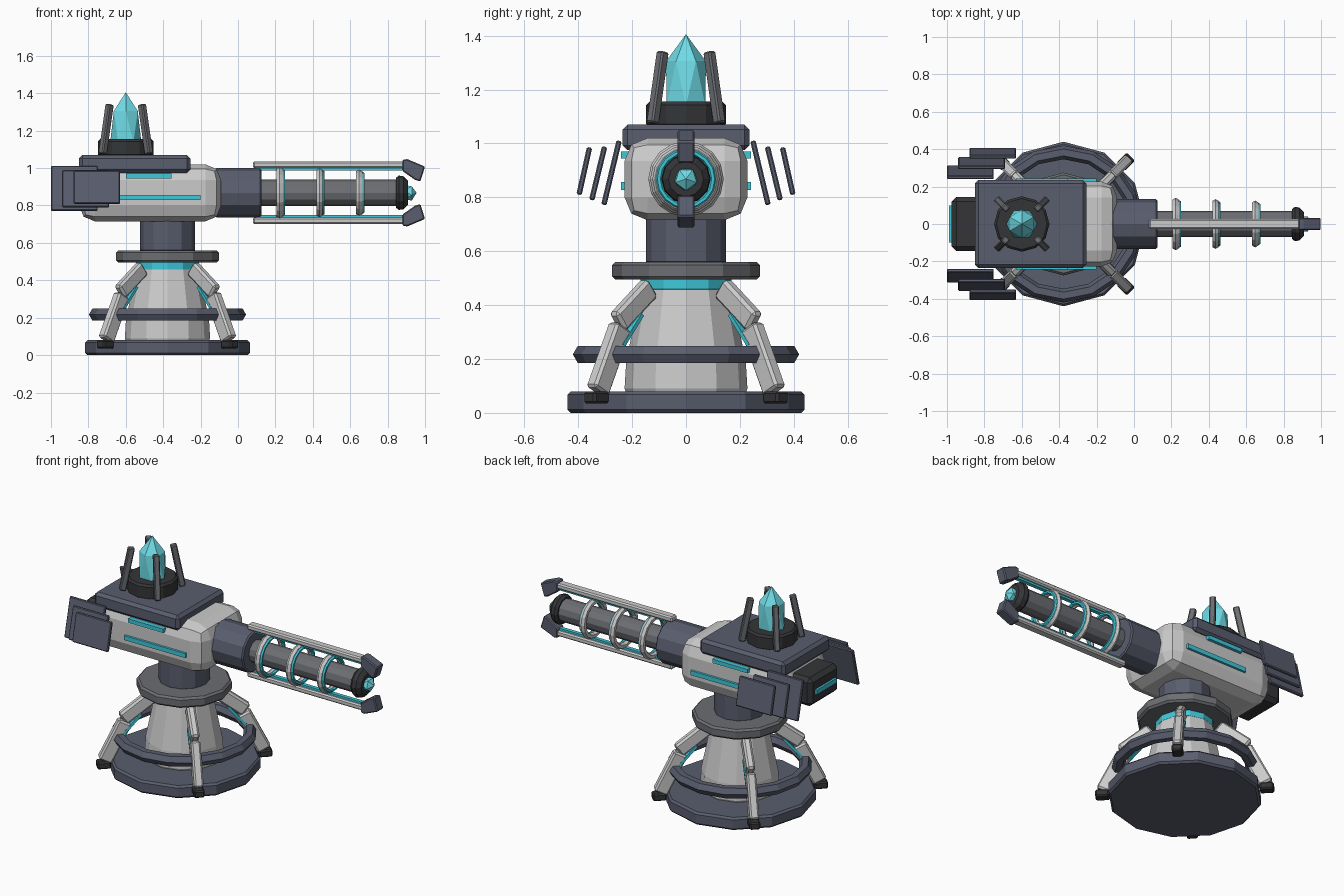
import bpy, bmesh
from math import pi, cos, sin, atan2, hypot, radians
from mathutils import Matrix, Vector

if "Cube" in bpy.data.objects:
    bpy.data.objects.remove(bpy.data.objects["Cube"])


def material(name, rgb):
    m = bpy.data.materials.new(name)
    m.diffuse_color = (*rgb, 1)
    m.use_nodes = True
    m.node_tree.nodes["Principled BSDF"].inputs["Base Color"].default_value = m.diffuse_color
    return m


SLATE = material("slate", (0.10, 0.11, 0.155))
BLACK = material("black", (0.035, 0.036, 0.04))
STEEL = material("steel", (0.15, 0.155, 0.17))
TEAL = material("teal", (0.05, 0.58, 0.70))
CRYSTAL = material("crystal", (0.16, 0.72, 0.80))
WHITE = material("white", (0.62, 0.62, 0.62))


def finish(name, bm, mat, bevel=0, segments=1, matrix=Matrix()):
    if bevel:
        edges = [e for e in bm.edges if e.calc_face_angle(0) > radians(40)]
        bmesh.ops.bevel(bm, geom=edges, offset=bevel, segments=segments,
                        profile=0.5, affect='EDGES', clamp_overlap=True)
    bm.transform(matrix)
    bmesh.ops.recalc_face_normals(bm, faces=bm.faces)
    me = bpy.data.meshes.new(name)
    bm.to_mesh(me)
    bm.free()
    me.materials.append(mat)
    ob = bpy.data.objects.new(name, me)
    bpy.context.collection.objects.link(ob)
    return ob


def box(name, lo, hi, mat, bevel=0, segments=1, matrix=Matrix()):
    """Box between two corners."""
    lo, hi = Vector(lo), Vector(hi)
    bm = bmesh.new()
    bmesh.ops.create_cube(bm, size=1)
    bm.transform(Matrix.Translation((lo + hi) / 2) @ Matrix.Diagonal((*(hi - lo), 1)))
    return finish(name, bm, mat, bevel, segments, matrix)


def bar(name, centre, angle, p, q, thick, width, mat, bevel=0.008):
    """Bar from p to q, both (radius, z) in the vertical plane at this angle."""
    dr, dz = q[0] - p[0], q[1] - p[1]
    h = hypot(dr, dz) / 2
    m = (Matrix.Translation((*centre, 0)) @ Matrix.Rotation(angle, 4, 'Z')
         @ Matrix.Translation(((p[0] + q[0]) / 2, 0, (p[1] + q[1]) / 2))
         @ Matrix.Rotation(-atan2(dz, dr), 4, 'Y'))
    return box(name, (-h, -width / 2, -thick / 2), (h, width / 2, thick / 2), mat, bevel, 1, m)


def lathe(name, profile, n, loc, mat, along_x=False, twist=0, closed=False):
    """Faceted turned part; profile is (radius, height) pairs."""
    bm = bmesh.new()
    rings = []
    for i, (r, h) in enumerate(profile):
        ring = []
        for k in range(1 if r == 0 else n):
            a = 2 * pi * k / n + i * twist
            c = (r * cos(a), r * sin(a), h)
            ring.append(bm.verts.new((c[2], c[0], c[1]) if along_x else c))
        rings.append(ring)
    pairs = list(zip(rings, rings[1:]))
    if closed:
        pairs.append((rings[-1], rings[0]))
    for a, b in pairs:
        for k in range(n):
            j = (k + 1) % n
            if len(b) == 1:
                bm.faces.new((a[k], a[j], b[0]))
            elif twist:
                bm.faces.new((a[k], a[j], b[k]))
                bm.faces.new((a[j], b[j], b[k]))
            else:
                bm.faces.new((a[k], a[j], b[j], b[k]))
    if not closed:
        for ring in (rings[0], rings[-1]):
            if len(ring) > 1:
                bm.faces.new(ring)
    return finish(name, bm, mat, matrix=Matrix.Translation(loc))


def disc(name, r, lo, hi, n, loc, mat, along_x=False, b=0.012):
    prof = [(r - b, lo), (r, lo + b), (r, hi - b), (r - b, hi)]
    return lathe(name, prof, n, loc, mat, along_x)


def hoop(name, major, minor, n, sides, loc, mat, along_x=False):
    prof = [(major + minor * cos(2 * pi * k / sides), minor * sin(2 * pi * k / sides))
            for k in range(sides)]
    return lathe(name, prof, n, loc, mat, along_x, closed=True)


# Pedestal
PX = -0.377
base = (PX, 0, 0)
disc("base_plate", 0.44, 0, 0.08, 12, base, SLATE)
lathe("pedestal_column", [(0.222, 0.075), (0.228, 0.09), (0.222, 0.19), (0.165, 0.47)], 12, base, WHITE)
disc("glow_band", 0.168, 0.455, 0.5, 12, base, TEAL, b=0.004)
disc("turntable", 0.275, 0.495, 0.56, 12, base, STEEL)
disc("neck", 0.148, 0.555, 0.75, 12, base, SLATE, b=0.006)
hoop("brace_ring", 0.383, 0.037, 16, 6, (PX, 0, 0.217), SLATE)

# Four diagonal legs
for i in range(4):
    a = pi / 4 + i * pi / 2
    c = (PX, 0)
    bar(f"leg_upper_{i}", c, a, (0.19, 0.465), (0.36, 0.335), 0.085, 0.05, WHITE, 0.012)
    bar(f"leg_lower_{i}", c, a, (0.345, 0.32), (0.465, 0.08), 0.085, 0.055, WHITE, 0.01)
    bar(f"leg_glow_{i}", c, a, (0.255, 0.365), (0.355, 0.25), 0.015, 0.058, TEAL, 0)
    bar(f"foot_{i}", c, a, (0.43, 0.057), (0.51, 0.057), 0.045, 0.062, BLACK, 0.008)

# Head housing and roof
box("housing", (-0.85, -0.228, 0.715), (-0.09, 0.228, 1.02), WHITE, 0.085, 2)
box("roof_plate", (-0.85, -0.235, 0.975), (-0.255, 0.235, 1.07), SLATE, 0.018)
box("rear_block", (-0.975, -0.145, 0.785), (-0.8, 0.145, 0.965), BLACK, 0.025)
box("rear_glow", (-0.988, -0.1, 0.86), (-0.96, 0.1, 0.89), TEAL)

# Side glow strips and three stepped fins per side
for s, side in ((1, "left"), (-1, "right")):
    for part, x0, x1, z0, z1 in (("upper", -0.6, -0.355, 0.945, 0.97),
                                 ("lower", -0.63, -0.2, 0.828, 0.856)):
        ys = sorted((s * 0.19, s * 0.242))
        box(f"glow_{part}_{side}", (x0, ys[0], z0), (x1, ys[1], z1), TEAL)
    for k, (p, q) in enumerate((((0.248, 1.01), (0.305, 0.772)),
                                ((0.302, 0.988), (0.35, 0.79)),
                                ((0.358, 0.985), (0.397, 0.81)))):
        bar(f"fin_{side}_{k}", (-0.875 + 0.06 * k, 0), s * pi / 2, p, q, 0.02, 0.25, SLATE, 0.005)

# Roof crystal in its socket with four prongs
CX = -0.6
disc("crystal_socket", 0.148, 1.06, 1.155, 12, (CX, 0, 0), BLACK)
lathe("roof_crystal", [(0.083, 1.14), (0.074, 1.305), (0, 1.405)], 6, (CX, 0, 0), CRYSTAL, twist=pi / 6)
for i in range(4):
    bar(f"prong_{i}", (CX, 0), pi / 4 + i * pi / 2, (0.175, 1.075), (0.122, 1.34), 0.038, 0.036, STEEL, 0.006)

# Barrel
ZB = 0.868
axis = (0, 0, ZB)
disc("barrel_collar", 0.133, -0.12, 0.125, 12, axis, SLATE, True, 0.008)
disc("barrel", 0.07, 0.1, 0.87, 12, axis, STEEL, True, 0.004)
lathe("muzzle", [(0.08, 0.845), (0.092, 0.86), (0.088, 0.885), (0.065, 0.908)], 12, axis, BLACK, True)
bm = bmesh.new()
bmesh.ops.create_icosphere(bm, subdivisions=1, radius=0.047)
finish("muzzle_crystal", bm, CRYSTAL, matrix=Matrix.Translation((0.908, 0, ZB)) @ Matrix.Rotation(pi / 2, 4, 'Y'))

# Coils shrink towards the muzzle
for i, (x, r) in enumerate(((0.223, 0.138), (0.436, 0.131), (0.648, 0.123))):
    hoop(f"coil_{i}", r - 0.017, 0.019, 16, 6, (x, 0, ZB), WHITE, True)
    hoop(f"coil_glow_{i}", r - 0.022, 0.011, 16, 6, (x + 0.018, 0, ZB), TEAL, True)

# Rails and claws, mirrored above and below the barrel axis
flip = Matrix.Translation(axis) @ Matrix.Diagonal((1, 1, -1, 1)) @ Matrix.Translation((0, 0, -ZB))
claw = [(0.88, 1.045), (0.905, 1.048), (1.0, 1.008), (0.975, 0.928), (0.945, 0.938), (0.878, 0.985)]
for where, m in (("top", Matrix()), ("bottom", flip)):
    box(f"rail_{where}", (0.08, -0.027, 1.0), (0.89, 0.027, 1.035), WHITE, 0.008, 1, m)
    box(f"rail_glow_{where}", (0.1, -0.012, 0.988), (0.885, 0.012, 1.004), TEAL, 0, 1, m)
    bm = bmesh.new()
    face = bm.faces.new([bm.verts.new((x, -0.032, z)) for x, z in claw])
    new = bmesh.ops.extrude_face_region(bm, geom=[face])["geom"]
    bmesh.ops.translate(bm, vec=(0, 0.064, 0), verts=[v for v in new if isinstance(v, bmesh.types.BMVert)])
    if not face.is_valid or len(bm.faces) < len(claw) + 2:
        bm.faces.new([v for v in sorted(bm.verts, key=lambda v: v.co.y)[:len(claw)]])
    bmesh.ops.recalc_face_normals(bm, faces=bm.faces)
    finish(f"claw_{where}", bm, SLATE, 0.006, 1, m)
